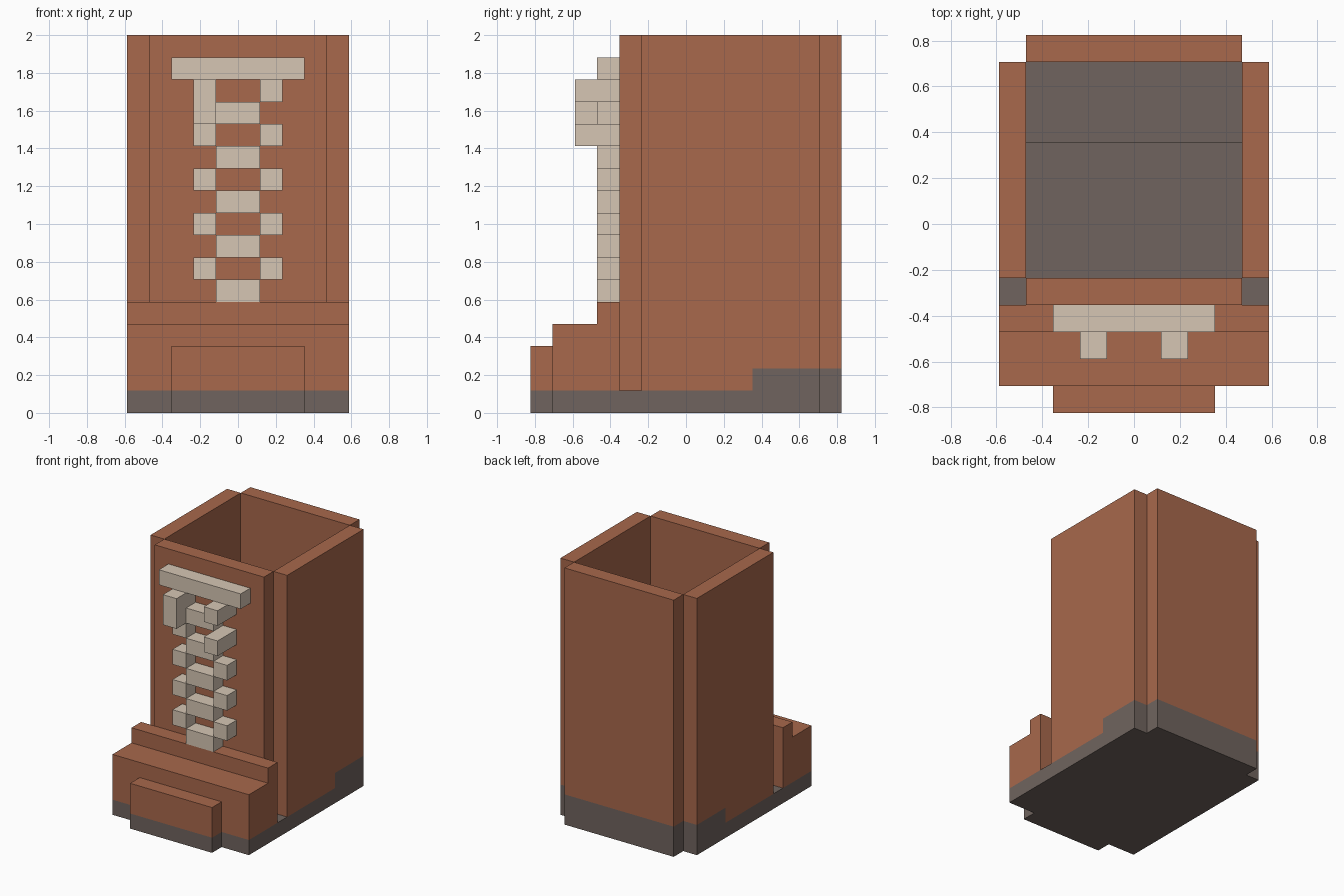
import bpy, bmesh

if "Cube" in bpy.data.objects:
    bpy.data.objects.remove(bpy.data.objects["Cube"])

U = 2 / 17  # one block of the model's block grid


def material(name, rgb):
    m = bpy.data.materials.new(name)
    m.diffuse_color = (*rgb, 1)
    m.use_nodes = True
    m.node_tree.nodes["Principled BSDF"].inputs["Base Color"].default_value = m.diffuse_color
    return m


BRICK = material("brick", (0.392, 0.138, 0.072))
STONE = material("dark_stone", (0.162, 0.127, 0.112))
CREAM = material("cream", (0.672, 0.565, 0.456))


def prism(name, mat, x0, x1, profile):
    """Side profile of (y, z) block coordinates, extruded along x."""
    bm = bmesh.new()
    face = bm.faces.new([bm.verts.new((x0 * U, y * U, z * U)) for y, z in profile])
    ext = bmesh.ops.extrude_face_region(bm, geom=[face])
    moved = [v for v in ext["geom"] if isinstance(v, bmesh.types.BMVert)]
    bmesh.ops.translate(bm, verts=moved, vec=((x1 - x0) * U, 0, 0))
    bmesh.ops.recalc_face_normals(bm, faces=bm.faces)
    mesh = bpy.data.meshes.new(name)
    bm.to_mesh(mesh)
    bm.free()
    mesh.materials.append(mat)
    ob = bpy.data.objects.new(name, mesh)
    bpy.context.collection.objects.link(ob)
    return ob


def box(name, mat, x0, x1, y0, y1, z0, z1):
    return prism(name, mat, x0, x1, [(y0, z0), (y1, z0), (y1, z1), (y0, z1)])


# Dark sole with raised heel, toe and heel tabs
prism("sole", STONE, -5, 5, [(-6, 0), (6, 0), (6, 2), (3, 2), (3, 1), (-6, 1)])
box("sole_toe", STONE, -3, 3, -7, -6, 0, 1)
box("sole_heel", STONE, -4, 4, 6, 7, 0, 2)

# Stepped foot
prism("foot", BRICK, -5, 5, [(-6, 1), (-3, 1), (-3, 5), (-4, 5), (-4, 4), (-6, 4)])
box("toe", BRICK, -3, 3, -7, -6, 1, 3)

# Hollow shaft walls
box("front_wall", BRICK, -4, 4, -3, -2, 1, 17)
box("back_wall", BRICK, -4, 4, 6, 7, 2, 17)
for side, x in (("left", -5), ("right", 4)):
    prism(side + "_wall", BRICK, x, x + 1,
          [(-2, 1), (3, 1), (3, 2), (6, 2), (6, 17), (-2, 17)])

# Laces: alternating centre and paired side blocks
for z in range(5, 14, 2):
    box("lace_centre", CREAM, -1, 1, -4, -3, z, z + 1)
for z in range(6, 13, 2):
    box("lace_left", CREAM, -2, -1, -4, -3, z, z + 1)
    box("lace_right", CREAM, 1, 2, -5 if z == 12 else -4, -3, z, z + 1)

# Top bar and hanging lace ends
box("lace_bar", CREAM, -3, 3, -4, -3, 15, 16)
box("lace_end_right", CREAM, 1, 2, -5, -3, 14, 15)
prism("lace_end_left", CREAM, -2, -1,
      [(-5, 13), (-4, 13), (-4, 14), (-3, 14), (-3, 15), (-5, 15)])
